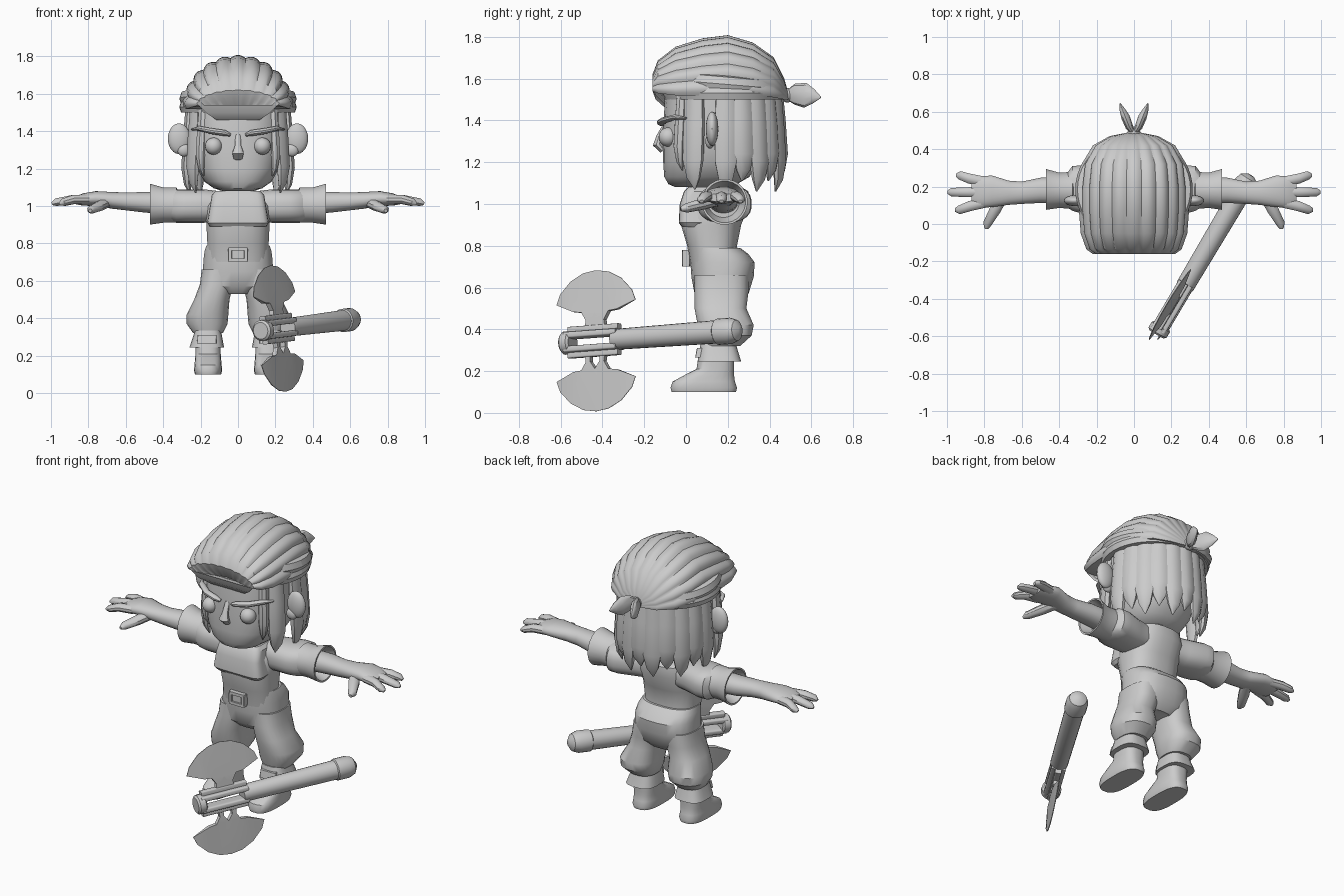
import bpy, bmesh
from math import sin, cos, pi, radians, copysign
from mathutils import Vector, Matrix

if "Cube" in bpy.data.objects:
    bpy.data.objects.remove(bpy.data.objects["Cube"])

grey = bpy.data.materials.new("light grey")
grey.use_nodes = True
grey.diffuse_color = (0.6, 0.6, 0.6, 1)
grey.node_tree.nodes["Principled BSDF"].inputs["Base Color"].default_value = (0.6, 0.6, 0.6, 1)


def finish(name, bm, mirror=False, matrix=None):
    bmesh.ops.recalc_face_normals(bm, faces=bm.faces)
    mesh = bpy.data.meshes.new(name)
    bm.to_mesh(mesh)
    bm.free()
    mesh.materials.append(grey)
    ob = bpy.data.objects.new(name, mesh)
    bpy.context.collection.objects.link(ob)
    if matrix:
        ob.matrix_world = matrix
    if mirror:
        ob.modifiers.new("mirror", "MIRROR").use_mirror_merge = False
    bpy.ops.object.select_all(action="DESELECT")
    ob.select_set(True)
    bpy.context.view_layer.objects.active = ob
    bpy.ops.object.shade_smooth_by_angle(angle=radians(35))
    return ob


def skin(name, rings, **kw):
    """Join rings of points into a closed tube."""
    bm = bmesh.new()
    rows = [[bm.verts.new(p) for p in ring] for ring in rings]
    n = len(rows[0])
    for a, b in zip(rows, rows[1:]):
        for i in range(n):
            j = (i + 1) % n
            bm.faces.new((a[i], a[j], b[j], b[i]))
    bm.faces.new(rows[0])
    bm.faces.new(rows[-1])
    return finish(name, bm, **kw)


def oval(sides, power):
    def bend(c):
        return copysign(abs(c) ** (2 / power), c)
    turns = [2 * pi * (i + 0.5) / sides for i in range(sides)]
    return [(bend(cos(t)), bend(sin(t))) for t in turns]


def loft(name, stations, axis="z", sides=24, power=2.5, **kw):
    """Stations are (along, centre a, centre b, radius a, radius b)."""
    rings = []
    for s, a, b, ra, rb in stations:
        pts = [(a + ra * c, b + rb * d) for c, d in oval(sides, power)]
        rings.append([(s, p, q) if axis == "x" else (p, q, s) for p, q in pts])
    return skin(name, rings, **kw)


def tube(name, stations, up=(0, 0, 1), sides=10, power=2, **kw):
    """Stations are (point, side radius, up radius) along a free path."""
    pts = [Vector(s[0]) for s in stations]
    rings = []
    for i, (p, ra, rb) in enumerate(stations):
        d = (pts[min(i + 1, len(pts) - 1)] - pts[max(i - 1, 0)]).normalized()
        side = d.cross(Vector(up)).normalized()
        top = side.cross(d)
        rings.append([pts[i] + side * ra * c + top * rb * e for c, e in oval(sides, power)])
    return skin(name, rings, **kw)


def ball(name, centre, radii, **kw):
    bm = bmesh.new()
    m = Matrix.Translation(centre) @ Matrix.Diagonal((*radii, 1))
    bmesh.ops.create_uvsphere(bm, u_segments=20, v_segments=12, radius=1, matrix=m)
    return finish(name, bm, **kw)


# Torso and clothes
loft("torso", [(.7, 0, .14, .165, .12), (.8, 0, .125, .165, .12), (.9, 0, .12, .17, .145),
               (1.0, 0, .145, .175, .16), (1.06, 0, .17, .15, .13), (1.09, 0, .17, .08, .08),
               (1.15, 0, .17, .075, .075)])
loft("trouser_seat", [(.53, 0, .17, .1, .09), (.57, 0, .17, .19, .13), (.65, 0, .175, .19, .15),
                      (.72, 0, .175, .185, .155), (.76, 0, .16, .18, .14), (.79, 0, .14, .17, .12)])
loft("bib", [(.89, 0, .07, .15, .09), (.91, 0, .07, .165, .105), (1.0, 0, .07, .15, .1),
             (1.06, 0, .09, .14, .1), (1.08, 0, .1, .12, .09)], power=6)
for s in (-1, 1):
    loft("buckle_bar", [(.74 + s * .03 - .009, 0, 0, .052, .018),
                        (.74 + s * .03 + .009, 0, 0, .052, .018)], power=8)
    loft("buckle_side", [(.71, s * .043, 0, .01, .018), (.77, s * .043, 0, .01, .018)], power=8)
loft("buckle_plate", [(.715, 0, .005, .04, .012), (.765, 0, .005, .04, .012)], power=8)

# Legs and boots
loft("trouser_leg", [(.66, .1, .17, .095, .13), (.58, .115, .17, .09, .13), (.5, .14, .165, .095, .125),
                     (.42, .163, .19, .112, .135), (.37, .165, .19, .11, .125), (.32, .16, .17, .08, .09)],
     mirror=True)
loft("boot_cuff", [(.335, .162, .155, .07, .085), (.31, .162, .155, .076, .09),
                   (.245, .167, .16, .093, .105), (.245, .165, .155, .07, .085)], power=3, mirror=True)
loft("boot", [(.1, .16, .085, .07, .155), (.12, .16, .085, .076, .16), (.15, .16, .085, .073, .15),
              (.185, .16, .115, .07, .115), (.21, .16, .14, .068, .09), (.28, .16, .145, .068, .085)],
     power=2.8, mirror=True)
loft("boot_buckle", [(.265, .168, .06, .052, .016), (.31, .165, .068, .05, .016)], power=8, mirror=True)

# Sleeves, arms and hands
loft("sleeve", [(.1, .17, 1.0, .1, .08), (.18, .17, 1.0, .11, .09), (.28, .185, 1.0, .13, .09),
                (.33, .19, 1.0, .12, .09), (.36, .18, 1.0, .09, .08)], axis="x", mirror=True)
loft("sleeve_cuff", [(.32, .18, 1.005, .08, .08), (.33, .18, 1.005, .1, .095), (.4, .18, 1.005, .095, .095),
                     (.47, .185, 1.01, .11, .11), (.47, .185, 1.01, .1, .1), (.4, .18, 1.01, .075, .075)],
     axis="x", power=2, mirror=True)
loft("forearm_and_palm", [(.38, .18, 1.015, .07, .06), (.5, .18, 1.02, .068, .055), (.6, .167, 1.025, .06, .048),
                          (.67, .167, 1.03, .065, .045), (.76, .175, 1.04, .085, .04),
                          (.83, .17, 1.035, .085, .033), (.87, .17, 1.03, .07, .02)],
     axis="x", power=2.2, mirror=True)
for name, y, tip_y, tip_x in (("outer_finger", .225, .26, .95), ("middle_finger", .17, .17, .995),
                              ("inner_finger", .115, .075, .955)):
    tube(name, [((.8, y, 1.035), .03, .026), ((.88, (y + tip_y) / 2, 1.035), .028, .025),
                ((tip_x - .02, tip_y, 1.02), .024, .02), ((tip_x, tip_y, 1.012), .01, .008)], mirror=True)
tube("thumb", [((.7, .15, 1.02), .03, .03), ((.74, .08, 1.0), .032, .028),
               ((.785, .0, .98), .024, .022), ((.79, -.025, .975), .01, .01)], mirror=True)

# Head and face
loft("head", [(1.08, 0, .06, .08, .11), (1.095, 0, .08, .13, .165), (1.13, 0, .1, .18, .205),
              (1.2, 0, .12, .22, .23), (1.3, 0, .135, .24, .245), (1.45, 0, .15, .245, .255),
              (1.58, 0, .16, .24, .25)], sides=32)
ball("eye", (.13, -.085, 1.32), (.046, .046, .046), mirror=True)
ball("ear", (.315, .125, 1.36), (.06, .03, .082), mirror=True)
ball("ear_lobe", (.29, .115, 1.3), (.035, .022, .035), mirror=True)
tube("eyebrow", [((.04, -.115, 1.38), .012, .008), ((.07, -.12, 1.39), .02, .016), ((.14, -.105, 1.4), .02, .016),
                 ((.21, -.055, 1.415), .018, .013), ((.245, .0, 1.41), .008, .005)], mirror=True)
tube("nose", [((0, -.1, 1.38), .014, .01), ((0, -.125, 1.32), .018, .018), ((0, -.135, 1.285), .032, .024),
              ((0, -.11, 1.255), .024, .015)], up=(0, -1, 0))

# Swept-back hair made of ridged strands
sweep = [(-.1, 1.46, .12, .06), (-.145, 1.5, .18, .08), (-.16, 1.54, .22, .08), (-.135, 1.53, .255, .155),
         (-.05, 1.52, .285, .23), (.08, 1.52, .295, .27), (.2, 1.525, .295, .28), (.32, 1.52, .28, .25),
         (.42, 1.51, .22, .19), (.47, 1.5, .13, .1), (.49, 1.5, .03, .03)]
STRANDS, STEPS = 11, 6
rings = []
for y, z, rx, rz in sweep:
    ring = []
    for i in range(STRANDS * STEPS + 1):
        a = pi * i / (STRANDS * STEPS)
        k = .96 + .05 * abs(sin(a * STRANDS))
        ring.append((rx * k * cos(a), y, z + rz * k * sin(a)))
    rings.append(ring)
skin("hair_top", rings)


# Hanging locks: two in front of the ears, the rest around the back
def lock(name, angle, width, tip, top=1.54, mirror=False):
    out = Vector((cos(angle), sin(angle), 0))
    foot = Vector((.255 * cos(angle), .17 + .27 * sin(angle), 0))
    shape = [(0, .85, .0), (.35, 1, .01), (.7, 1, .02), (.88, .65, .015), (1, .06, .0)]
    tube(name, [(foot + out * push + Vector((0, 0, top + (tip - top) * t)), width * w, .028 * w + .002)
                for t, w, push in shape], up=out, sides=8, mirror=mirror)


lock("front_lock", radians(-28), .055, 1.07, mirror=True)
lock("temple_lock", radians(-44), .03, 1.16, mirror=True)
for i in range(11):
    lock("back_lock", radians(4 + 17.2 * i), .056, 1.06 + .05 * (i % 2))

# Headband: wrapped strips tied in a knot at the back
for name, low, rise, height in (("headband", 1.5, .0, .075), ("headband_fold", 1.52, .05, .07)):
    rings = []
    for i in range(49):
        a = 2 * pi * i / 48
        c, s = cos(a), sin(a)
        z = low + rise * (1 - s) / 2
        rings.append([((.3 + g) * c, .185 + (.285 + g) * s, z + h * height)
                      for g, h in ((-.03, 0), (.004, 0), (.014, .4), (.002, .9), (-.03, 1))])
    skin(name, rings)
ball("knot", (0, .485, 1.52), (.035, .03, .035))
tube("knot_tail", [((.0, .48, 1.52), .012, .02), ((.025, .52, 1.525), .022, .05), ((.045, .57, 1.52), .024, .06),
                   ((.062, .61, 1.515), .016, .035), ((.075, .645, 1.51), .003, .004)], mirror=True)

# Double axe, built along its handle and then placed
u = Vector((.48, .81, .06)).normalized()
v = Vector((-.12, 0, .99))
v = (v - u * v.dot(u)).normalized()
w = u.cross(v)
place = Matrix.Translation((.215, -.43, .345)) @ Matrix((u, v, w)).transposed().to_4x4()


def axe_part(name, stations, power=2, sides=20):
    loft(name, [(s, c, 0, rv, rw) for s, c, rv, rw in stations], axis="x",
         power=power, sides=sides, matrix=place)


axe_part("axe_handle", [(.1, 0, .046, .046), (.12, 0, .05, .05), (.7, 0, .056, .056)])
axe_part("axe_pommel", [(.67, 0, .05, .05), (.68, 0, .063, .063), (.75, 0, .063, .063),
                        (.785, 0, .05, .05), (.805, 0, .02, .02)])
axe_part("axe_cap", [(-.185, 0, .045, .045), (-.175, 0, .056, .056), (-.14, 0, .056, .056), (-.13, 0, .045, .045)])
for s in (-1, 1):
    axe_part("axe_bar", [(-.16, s * .034, .016, .042), (.13, s * .034, .016, .042)], power=5)
    axe_part("axe_rib", [(-.15, s * .06, .016, .018), (.13, s * .06, .016, .018)], power=5)

half = [(.025, .04), (.06, .04), (.05, .1), (.075, .14), (.12, .145), (.22, .185), (.2, .235),
        (.14, .295), (.07, .33)]
outline = half + [(0, .34)] + [(-p, q) for p, q in reversed(half)] + [(-.026, .1), (0, .135), (.026, .1)]
for s in (-1, 1):
    bm = bmesh.new()
    sheets = []
    for side in (-1, 1):
        sheets.append([bm.verts.new((p, s * q, side * (.014 if q < .15 else .002))) for p, q in outline])
        bm.faces.new(sheets[-1])
    for i in range(len(outline)):
        j = (i + 1) % len(outline)
        bm.faces.new((sheets[0][i], sheets[0][j], sheets[1][j], sheets[1][i]))
    bmesh.ops.triangulate(bm, faces=[f for f in bm.faces if len(f.verts) > 4])
    finish("axe_blade", bm, matrix=place)
